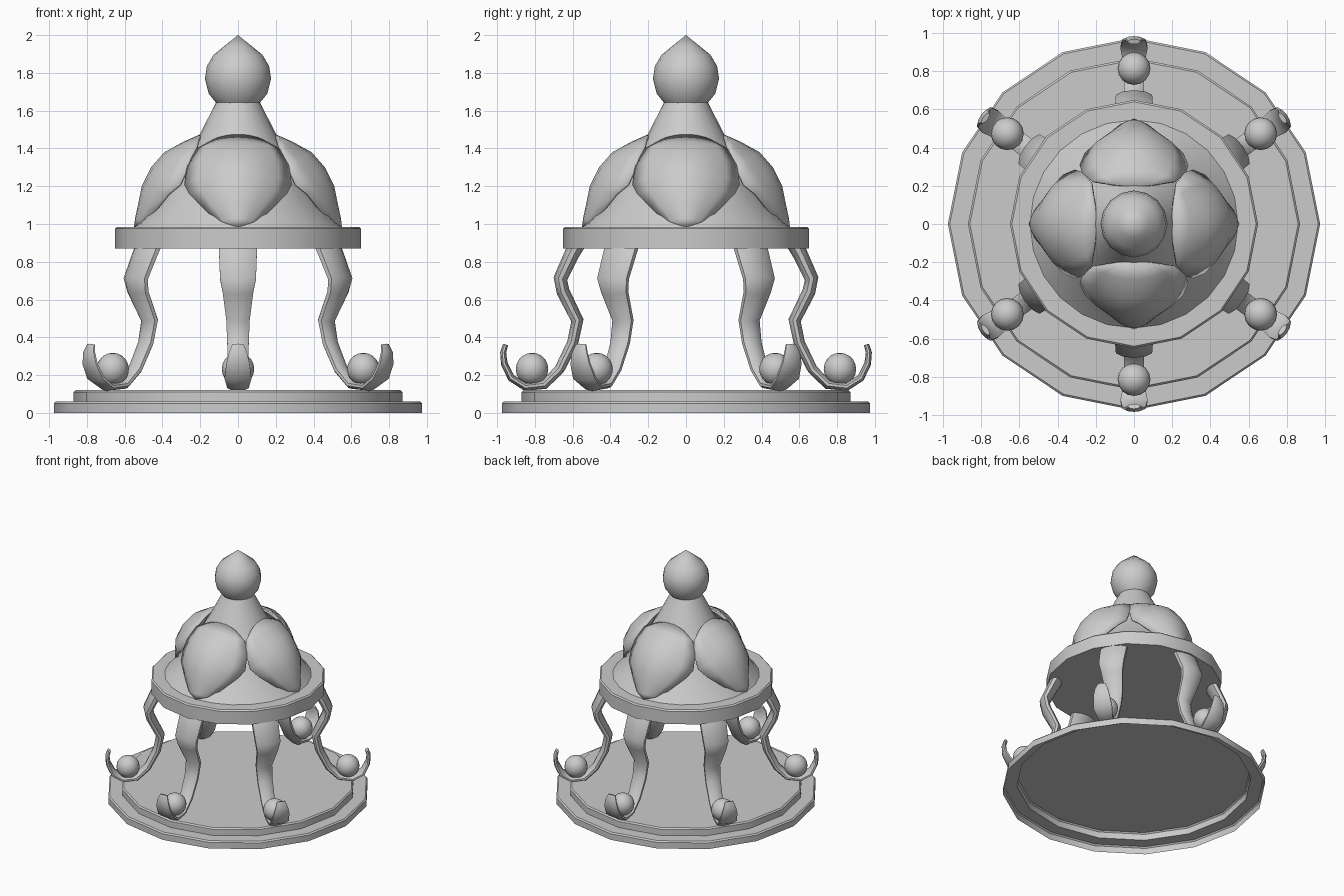
import bpy, bmesh
from math import sin, cos, pi, radians
from mathutils import Vector

if "Cube" in bpy.data.objects:
    bpy.data.objects.remove(bpy.data.objects["Cube"])


def make(name, verts, faces, smooth=30):
    me = bpy.data.meshes.new(name)
    me.from_pydata(verts, [], faces)
    bm = bmesh.new()
    bm.from_mesh(me)
    bmesh.ops.remove_doubles(bm, verts=bm.verts, dist=0.0005)
    bmesh.ops.recalc_face_normals(bm, faces=bm.faces)
    bm.to_mesh(me)
    bm.free()
    ob = bpy.data.objects.new(name, me)
    bpy.context.collection.objects.link(ob)
    bpy.ops.object.select_all(action='DESELECT')
    bpy.context.view_layer.objects.active = ob
    ob.select_set(True)
    bpy.ops.object.shade_smooth_by_angle(angle=radians(smooth))
    return ob


def grid_faces(rows, cols, closed):
    return [(i * cols + j, i * cols + (j + 1) % cols,
             (i + 1) * cols + (j + 1) % cols, (i + 1) * cols + j)
            for i in range(rows - 1) for j in range(cols if closed else cols - 1)]


def lathe(name, profile, n=16):
    verts = [(r * cos(2 * pi * k / n), r * sin(2 * pi * k / n), z)
             for r, z in profile for k in range(n)]
    return make(name, verts, grid_faces(len(profile), n, True))


# Stepped base, an open shell underneath
lathe("base", [(.975, 0), (.975, .05), (.965, .06), (.87, .06),
               (.87, .11), (.86, .12), (0, .12)])

# Collar ring with closed underside
lathe("collar", [(0, .87), (.65, .87), (.65, .975), (.64, .985), (.54, .985)])

# Conical body and finial
lathe("body", [(.55, .98), (.45, 1.09), (.37, 1.21), (.275, 1.35),
               (.205, 1.47), (.115, 1.645)], 24)
lathe("finial", [(0, 1.64), (.115, 1.64), (.155, 1.69), (.175, 1.77), (.165, 1.835),
                 (.13, 1.895), (.075, 1.94), (0, 2.0)])

# Four domed petals: centre radius, centre z, edge radius, edge half width, edge z
petal_rows = [(.55, .985, .55, 0, .985), (.545, 1.03, .50, .10, 1.005),
              (.53, 1.10, .44, .17, 1.07), (.51, 1.20, .37, .26, 1.16),
              (.46, 1.30, .31, .285, 1.21), (.39, 1.38, .265, .27, 1.31),
              (.29, 1.435, .225, .22, 1.40), (.20, 1.475, .21, .13, 1.45)]
COLS = 9
for k in range(4):
    verts = []
    for rc, zc, re, w, ze in petal_rows:
        for j in range(COLS):
            t = -1 + 2 * j / (COLS - 1)
            m = 1 - t * t
            verts.append((re + (rc - re) * m, w * t, ze + (zc - ze) * m))
    petal = make("petal_%d" % (k + 1), verts, grid_faces(len(petal_rows), COLS, False), 40)
    # normals face outwards
    if sum(p.normal.x for p in petal.data.polygons) < 0:
        petal.data.flip_normals()
    petal.rotation_euler.z = k * pi / 2
    mod = petal.modifiers.new("thickness", 'SOLIDIFY')
    mod.thickness = .015
    mod.offset = -1

# Six curled legs: radius, z, half width, half thickness
leg_path = [(.58, .89, .105, .045), (.605, .84, .105, .04), (.665, .71, .10, .037),
            (.65, .64, .085, .035), (.575, .49, .065, .033), (.60, .37, .06, .03),
            (.67, .23, .055, .027), (.75, .15, .055, .025), (.85, .138, .06, .022),
            (.925, .185, .075, .02), (.962, .26, .065, .018), (.968, .32, .05, .016),
            (.955, .362, .032, .014)]
SIDES = 10
for k, deg in enumerate((35.5, 90, 144.5, 215.5, 270, 324.5)):
    verts = []
    for i, (r, z, w, h) in enumerate(leg_path):
        a, b = leg_path[max(i - 1, 0)], leg_path[min(i + 1, len(leg_path) - 1)]
        d = Vector((b[0] - a[0], b[1] - a[1])).normalized()
        for s in range(SIDES):
            q = 2 * pi * s / SIDES
            verts.append((r + d.y * h * cos(q), w * sin(q), z - d.x * h * cos(q)))
    faces = grid_faces(len(leg_path), SIDES, True)
    faces += [tuple(range(SIDES)), tuple(range(len(verts) - SIDES, len(verts)))]
    leg = make("leg_%d" % (k + 1), verts, faces, 50)
    leg.rotation_euler.z = radians(deg)
    # Ball held in the curled foot
    bpy.ops.mesh.primitive_uv_sphere_add(
        segments=16, ring_count=10, radius=.086,
        location=(.815 * cos(radians(deg)), .815 * sin(radians(deg)), .232))
    ball = bpy.context.object
    ball.name = "foot_ball_%d" % (k + 1)
    bpy.ops.object.shade_smooth_by_angle(angle=radians(40))
